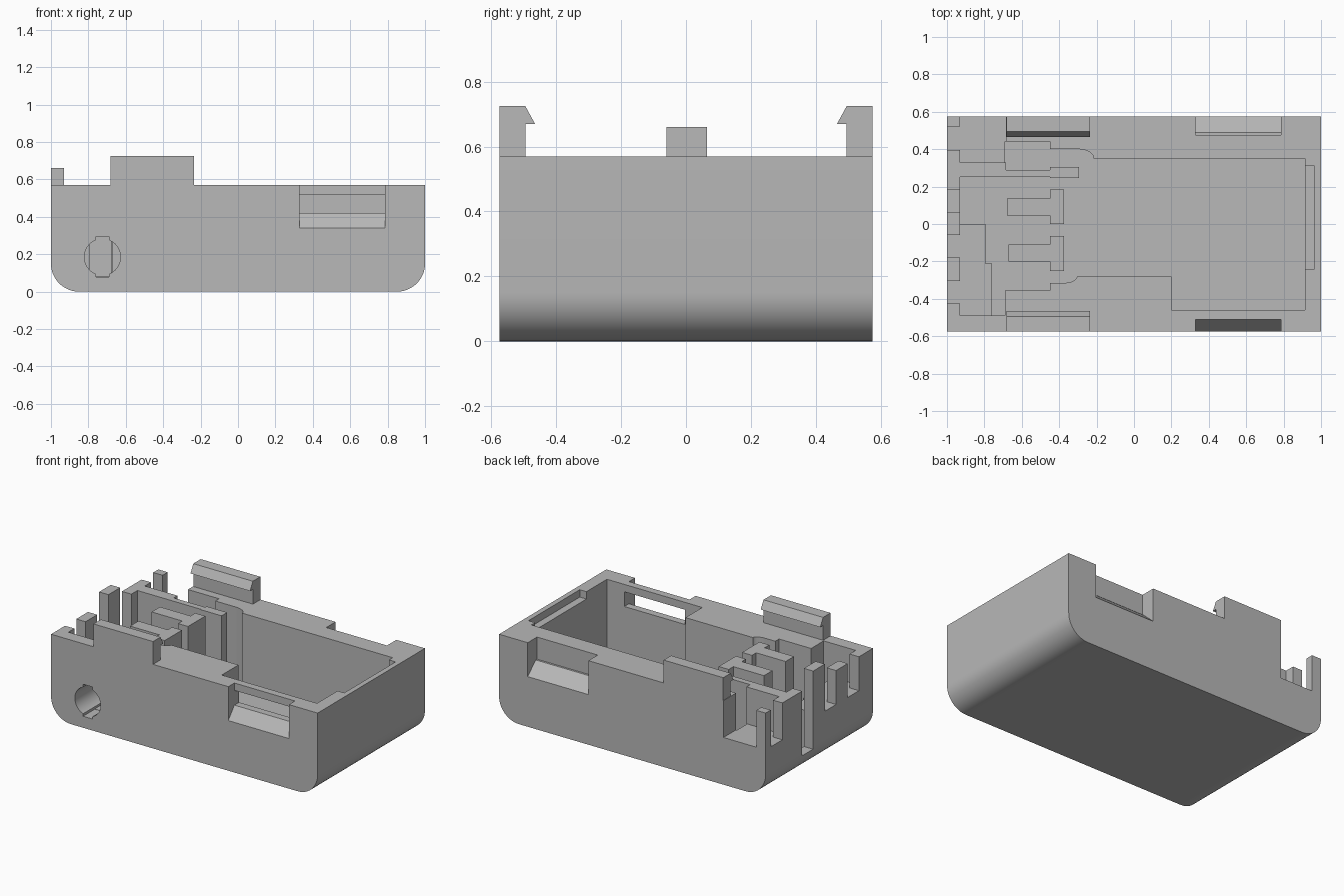
import bpy, bmesh
from math import sin, cos, pi, radians
from mathutils import Vector

cube = bpy.data.objects.get("Cube")
if cube:
    bpy.data.objects.remove(cube, do_unlink=True)

grey = bpy.data.materials.new("grey_plastic")
grey.use_nodes = True
tone = (0.48, 0.48, 0.48, 1)
grey.diffuse_color = tone
grey.node_tree.nodes["Principled BSDF"].inputs["Base Color"].default_value = tone

RIM, FLOOR, OVER = 0.57, 0.08, 0.9


def prism(name, outline, low, high, axis="z"):
    """Extrude a 2D outline along an axis: xy along z, xz along y, yz along x."""
    place = {"z": lambda a, b, t: (a, b, t),
             "y": lambda a, b, t: (a, t, b),
             "x": lambda a, b, t: (t, a, b)}[axis]
    bm = bmesh.new()
    face = bm.faces.new([bm.verts.new(place(a, b, low)) for a, b in outline])
    grown = bmesh.ops.extrude_face_region(bm, geom=[face])
    verts = [v for v in grown["geom"] if isinstance(v, bmesh.types.BMVert)]
    shift = Vector(place(0, 0, high - low))
    bmesh.ops.translate(bm, vec=shift, verts=verts)
    bmesh.ops.recalc_face_normals(bm, faces=bm.faces)
    mesh = bpy.data.meshes.new(name)
    bm.to_mesh(mesh)
    bm.free()
    mesh.materials.append(grey)
    obj = bpy.data.objects.new(name, mesh)
    bpy.context.collection.objects.link(obj)
    return obj


def box(name, x0, x1, y0, y1, z0, z1):
    return prism(name, [(x0, y0), (x1, y0), (x1, y1), (x0, y1)], z0, z1)


def arc(cx, cy, rx, ry, start, end, steps=8):
    angles = [radians(start + (end - start) * i / steps) for i in range(steps + 1)]
    return [(cx + rx * cos(a), cy + ry * sin(a)) for a in angles]


def activate(obj):
    bpy.ops.object.select_all(action="DESELECT")
    obj.select_set(True)
    bpy.context.view_layer.objects.active = obj


def carve(target, cutter):
    cutter.hide_render = True
    mod = target.modifiers.new("cut", "BOOLEAN")
    mod.operation, mod.solver, mod.object = "DIFFERENCE", "EXACT", cutter
    activate(target)
    bpy.ops.object.modifier_apply(modifier=mod.name)
    bpy.data.objects.remove(cutter, do_unlink=True)


# Tray body with rounded lower ends
R = 0.15
profile = ([(-1, RIM)] + arc(-1 + R, R, R, R, 180, 270, 12)
           + arc(1 - R, R, R, R, 270, 360, 12) + [(1, RIM)])
body = prism("tray_body", profile, -0.575, 0.575, "y")

# Deep cavity: main bay, terminal bay and cord channel
cavity = [(-0.76, -0.49), (-0.69, -0.49), (-0.69, -0.355), (-0.45, -0.355), (-0.45, -0.315)]
cavity += arc(-0.375, -0.28, 0.07, 0.035, 270, 360)
cavity += [(0.2, -0.28), (0.2, -0.46), (0.915, -0.46), (0.915, 0.35)]
cavity += arc(-0.295, 0.35, 0.08, 0.05, 0, 90)
cavity += [(-0.45, 0.4), (-0.45, 0.44), (-0.69, 0.44), (-0.69, 0.33), (-0.93, 0.33),
           (-0.93, 0), (-0.795, 0), (-0.795, -0.21), (-0.76, -0.21)]
carve(body, prism("cavity_cutter", cavity, FLOOR, OVER))

# Raised shelves beside the terminals, open through the back wall
carve(body, box("cord_shelf_cutter", -0.93, -0.72, -0.49, 0.02, 0.34, OVER))
carve(body, box("back_shelf_cutter", -0.93, -0.684, 0.31, 0.7, 0.32, OVER))

# Slots in the end wall
for y0, y1, z in [(0.395, 0.52, 0.32), (0.065, 0.185, 0.13),
                  (-0.18, -0.06, 0.34), (-0.425, -0.305, 0.34)]:
    carve(body, box("end_slot_cutter", -1.1, -0.9, y0, y1, z, OVER))

# Groove in the opposite rim
carve(body, box("rim_groove_cutter", 0.9, 0.965, -0.24, 0.31, 0.52, OVER))

# Keyed cord hole in the front
carve(body, prism("hole_cutter", arc(-0.725, 0.185, 0.097, 0.097, 0, 348.75, 31),
                  -0.7, -0.21, "y"))
carve(body, box("key_cutter", -0.76, -0.69, -0.7, -0.45, 0.078, 0.295))

# Latch recesses with sloped lower lips, and the window behind the front one
front_recess = [(-0.7, OVER), (-0.51, OVER), (-0.51, 0.42), (-0.575, 0.34), (-0.7, 0.34)]
back_recess = [(0.7, OVER), (0.475, OVER), (0.475, 0.42), (0.489, 0.42),
               (0.575, 0.34), (0.7, 0.34)]
for outline in (front_recess, back_recess):
    carve(body, prism("recess_cutter", outline, 0.33, 0.785, "x"))
carve(body, box("latch_window_cutter", 0.33, 0.785, -0.55, -0.4, 0.42, 0.52))
activate(body)
bpy.ops.object.shade_smooth_by_angle(angle=radians(30))

# Snap hooks on both long sides
for side, s in (("front", -1), ("back", 1)):
    hook = [(s * y, z) for y, z in [(0.575, RIM), (0.575, 0.725), (0.495, 0.725),
                                    (0.465, 0.67), (0.495, 0.67), (0.495, RIM)]]
    prism(side + "_snap_hook", hook, -0.682, -0.235, "x")

# Locating tab on the end wall
box("end_tab", -1, -0.93, -0.06, 0.065, RIM, 0.66)

# Terminal dividers
dividers = {
    "divider_beam": (-0.93, -0.685, 0.25, 0.33),
    "divider_web": (-0.685, -0.45, 0.25, 0.29),
    "divider_end": (-0.45, -0.295, 0.245, 0.305),
    "middle_stem": (-0.68, -0.45, 0.045, 0.135),
    "middle_crossbar": (-0.45, -0.375, 0, 0.185),
    "cord_side_stem": (-0.67, -0.45, -0.2, -0.11),
    "cord_side_crossbar": (-0.45, -0.375, -0.25, -0.065),
}
for name, (x0, x1, y0, y1) in dividers.items():
    box(name, x0, x1, y0, y1, FLOOR, RIM)
